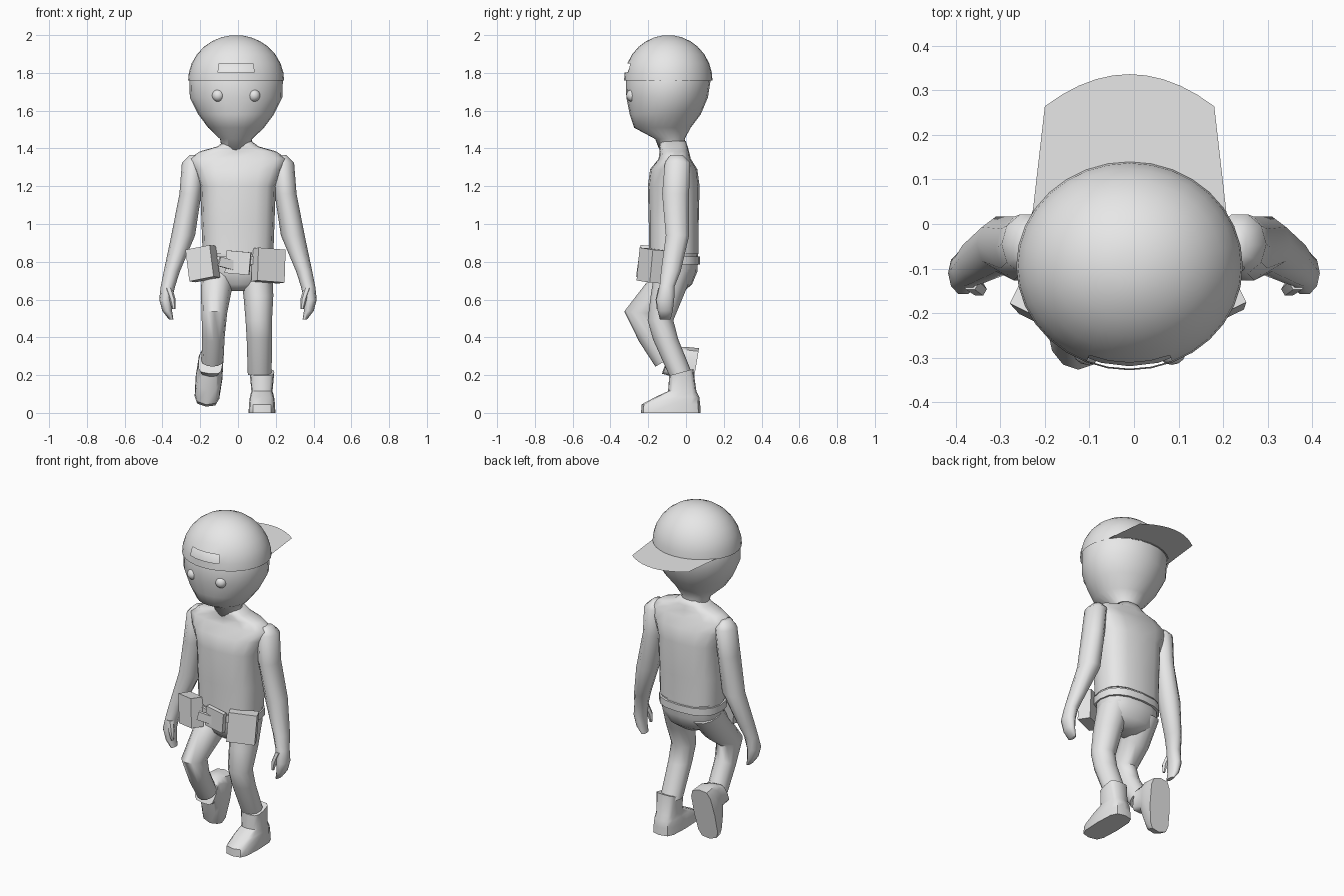
import bpy, bmesh
from math import sin, cos, pi, radians
from mathutils import Matrix, Vector, Euler

old_cube = bpy.data.objects.get("Cube")
if old_cube:
    bpy.data.objects.remove(old_cube, do_unlink=True)

# One plain grey for everything
grey = bpy.data.materials.new("plain_grey")
grey.use_nodes = True
grey_colour = (0.8, 0.8, 0.8, 1)
grey.diffuse_color = grey_colour
grey.node_tree.nodes["Principled BSDF"].inputs["Base Color"].default_value = grey_colour


def finish(bm, name, smooth_angle=45, fix_normals=True):
    """Turn a bmesh into a shaded, coloured object."""
    if fix_normals:
        bmesh.ops.recalc_face_normals(bm, faces=bm.faces[:])
    mesh = bpy.data.meshes.new(name)
    bm.to_mesh(mesh)
    bm.free()
    mesh.materials.append(grey)
    obj = bpy.data.objects.new(name, mesh)
    bpy.context.collection.objects.link(obj)
    bpy.ops.object.select_all(action="DESELECT")
    obj.select_set(True)
    bpy.context.view_layer.objects.active = obj
    bpy.ops.object.shade_smooth_by_angle(angle=radians(smooth_angle))
    return obj


def signed_power(value, power):
    return abs(value) ** power * (1 if value >= 0 else -1)


def loft_mesh(rings, sides=12, power=1.0, matrix=None):
    """Skin rings given as (x, y, z, half_width, half_depth, optional tilt in degrees)."""
    bm = bmesh.new()
    loops = []
    for x, y, z, half_width, half_depth, *tilt in rings:
        turn = Matrix.Rotation(radians(tilt[0] if tilt else 0), 3, "X")
        loop = []
        for i in range(sides):
            a = 2 * pi * i / sides
            offset = Vector((half_width * signed_power(cos(a), power),
                             half_depth * signed_power(sin(a), power), 0))
            loop.append(bm.verts.new(Vector((x, y, z)) + turn @ offset))
        loops.append(loop)
    for lower, upper in zip(loops, loops[1:]):
        for i in range(sides):
            j = (i + 1) % sides
            bm.faces.new((lower[i], lower[j], upper[j], upper[i]))
    bm.faces.new(loops[0])
    bm.faces.new(loops[-1])
    if matrix:
        bm.transform(matrix)
    return bm


def loft(name, rings, smooth_angle=45, **options):
    return finish(loft_mesh(rings, **options), name, smooth_angle)


def box(name, centre, size, degrees=(0, 0, 0)):
    bm = bmesh.new()
    bmesh.ops.create_cube(bm, size=1)
    turn = Euler([radians(d) for d in degrees]).to_matrix().to_4x4()
    bm.transform(Matrix.Translation(centre) @ turn @ Matrix.Diagonal((*size, 1)))
    return finish(bm, name, 20)


MID = -0.01      # centre line of the head
BODY_Y = -0.065  # centre depth of the trunk

# Head and neck
loft("head", [
    (MID, -0.07, 1.39, 0.075, 0.07),
    (MID, -0.085, 1.45, 0.085, 0.078),
    (MID, -0.125, 1.51, 0.148, 0.15),
    (MID, -0.11, 1.58, 0.2, 0.188),
    (MID, -0.1, 1.67, 0.245, 0.216),
    (MID, -0.093, 1.78, 0.248, 0.226),
    (MID, -0.093, 1.88, 0.205, 0.185),
], sides=24, smooth_angle=70)

# Eyes
for side, label in ((-1, "right"), (1, "left")):
    bm = bmesh.new()
    bmesh.ops.create_uvsphere(bm, u_segments=14, v_segments=10, radius=0.033)
    bm.transform(Matrix.Translation((MID + side * 0.095, -0.283, 1.68)))
    finish(bm, label + "_eye")

# Cap crown: a half ellipsoid with the strap opening cut out in front
RIM = 1.76
crown_rings = []
for degrees in (0, 10, 22, 35, 48, 60, 72, 83):
    a = radians(degrees)
    crown_rings.append((MID, -0.094, RIM + 0.24 * sin(a), 0.254 * cos(a), 0.234 * cos(a)))
crown = loft_mesh(crown_rings, sides=32)
opening = []
for face in crown.faces:
    c = face.calc_center_median()
    if 1.8 < c.z < 1.85 and abs(c.x - MID) < 0.1 and c.y < 0 and len(face.verts) == 4:
        opening.append(face)
base = [f for f in crown.faces if all(abs(v.co.z - RIM) < 0.001 for v in f.verts)]
bmesh.ops.delete(crown, geom=opening + base, context="FACES")
finish(crown, "cap_crown", 60)

# Cap brim: a flat sheet pointing backwards with a rounded end
bm = bmesh.new()
outline = [(0.218, 0.02)]
for i in range(11):
    t = 1 - i / 5
    outline.append((0.19 * t, 0.264 + 0.072 * (1 - t * t)))
outline.append((-0.218, 0.02))
bm.faces.new([bm.verts.new((MID + x, y, RIM + 0.005)) for x, y in outline])
finish(bm, "cap_brim", fix_normals=False)

# Torso, sloping out into the shoulders
loft("torso", [
    (0, BODY_Y, 0.84, 0.187, 0.132),
    (0, BODY_Y, 1.0, 0.193, 0.132),
    (0, BODY_Y, 1.2, 0.2, 0.137),
    (0, BODY_Y, 1.29, 0.235, 0.125),
    (0, -0.06, 1.345, 0.262, 0.085),
    (0, -0.062, 1.385, 0.2, 0.078),
    (0, -0.067, 1.41, 0.11, 0.076),
    (0, -0.07, 1.44, 0.07, 0.068),
], sides=16, power=0.75, smooth_angle=75)

# Hips and belt
loft("hips", [
    (0, -0.07, 0.645, 0.06, 0.06),
    (0, -0.068, 0.68, 0.15, 0.1),
    (0, -0.063, 0.75, 0.183, 0.124),
    (0, BODY_Y, 0.86, 0.186, 0.13),
], sides=16, power=0.85, smooth_angle=60)
loft("belt", [(0, BODY_Y, z, 0.193, 0.14) for z in (0.785, 0.828)],
     sides=16, power=0.8)

# Belt pouches, splayed outwards, and buckle
box("left_pouch", (0.161, -0.185, 0.78), (0.16, 0.075, 0.175), (-4, 4, 26))
box("right_pouch", (-0.187, -0.188, 0.79), (0.145, 0.075, 0.17), (-4, -10, -26))
box("buckle", (0.0, -0.215, 0.795), (0.13, 0.025, 0.12), (0, 5, -8))
box("buckle_tongue", (-0.055, -0.225, 0.79), (0.1, 0.02, 0.05), (0, 14, 20))

# Arms, hands and thumbs, mirrored
for side, label in ((-1, "right"), (1, "left")):
    flip = Matrix.Diagonal((side, 1, 1, 1))
    loft(label + "_arm", [
        (0.235, -0.05, 1.365, 0.02, 0.035),
        (0.237, -0.045, 1.325, 0.06, 0.07),
        (0.252, -0.055, 1.16, 0.058, 0.075),
        (0.29, -0.045, 0.94, 0.063, 0.065),
        (0.35, -0.08, 0.75, 0.043, 0.055),
        (0.371, -0.1, 0.67, 0.038, 0.042),
        (0.383, -0.11, 0.6, 0.034, 0.05),
        (0.375, -0.11, 0.54, 0.026, 0.042),
        (0.354, -0.11, 0.495, 0.012, 0.03),
    ], sides=10, smooth_angle=65, matrix=flip)
    loft(label + "_thumb", [
        (0.367, -0.13, 0.66, 0.02, 0.02),
        (0.347, -0.146, 0.6, 0.017, 0.017),
        (0.34, -0.148, 0.55, 0.008, 0.008),
    ], sides=6, matrix=flip)

# Standing leg
loft("left_leg", [
    (0.095, -0.06, 0.76, 0.088, 0.105),
    (0.108, -0.1, 0.62, 0.079, 0.087),
    (0.11, -0.135, 0.49, 0.07, 0.068),
    (0.113, -0.108, 0.39, 0.067, 0.067),
    (0.115, -0.027, 0.2, 0.063, 0.063),
], smooth_angle=60)

# Lifted leg, bent at the knee
loft("right_leg", [
    (-0.1, -0.05, 0.76, 0.088, 0.105, -15),
    (-0.115, -0.13, 0.65, 0.082, 0.087, -40),
    (-0.125, -0.242, 0.53, 0.068, 0.085, -5),
    (-0.13, -0.192, 0.41, 0.06, 0.065, 30),
    (-0.135, -0.11, 0.275, 0.058, 0.06, 30),
], smooth_angle=60)


def boot(name, matrix, shaft_height, lean):
    loft(name, [
        (0, -0.08, 0, 0.071, 0.158),
        (0, -0.08, 0.045, 0.069, 0.155),
        (0, -0.045, 0.085, 0.064, 0.115),
        (0, -0.02, 0.115, 0.056, 0.075),
        (0, -0.025, shaft_height, 0.065, 0.066, lean),
    ], power=0.55, matrix=matrix, smooth_angle=50)


# Boots: one flat on the ground, one hanging toe down
boot("left_boot", Matrix.Translation((0.127, 0, 0)), 0.215, 15)
hanging = Euler((radians(80), radians(6), 0)).to_matrix().to_4x4()
boot("right_boot", Matrix.Translation((-0.145, 0.055, 0.266)) @ hanging, 0.155, -12)
